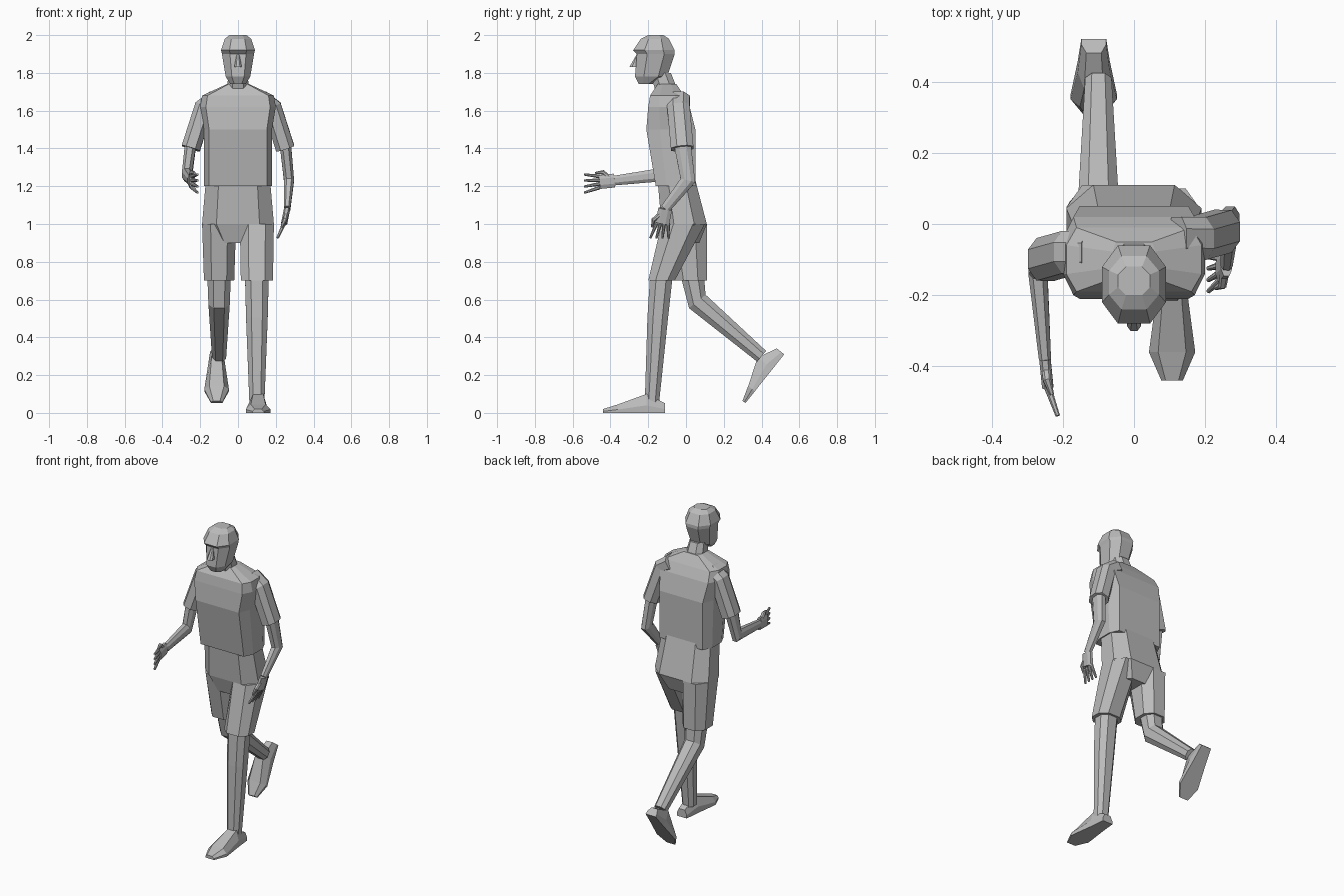
import bpy, bmesh
from mathutils import Vector

cube = bpy.data.objects.get("Cube")
if cube:
    bpy.data.objects.remove(cube, do_unlink=True)

grey = bpy.data.materials.new("plain_grey")
grey.use_nodes = True
colour = (.5, .5, .5, 1)
grey.diffuse_color = colour
grey.node_tree.nodes["Principled BSDF"].inputs["Base Color"].default_value = colour

across, upward, forward = Vector((1, 0, 0)), Vector((0, 0, 1)), Vector((0, -1, 0))


def loft(name, rings):
    """Skin a list of equal point rings and cap both ends."""
    bm = bmesh.new()
    rows = [[bm.verts.new(point) for point in ring] for ring in rings]
    for low, high in zip(rows, rows[1:]):
        for i in range(len(low)):
            bm.faces.new((low[i - 1], low[i], high[i], high[i - 1]))
    bm.faces.new(rows[0])
    bm.faces.new(rows[-1])
    bmesh.ops.recalc_face_normals(bm, faces=bm.faces)
    mesh = bpy.data.meshes.new(name)
    bm.to_mesh(mesh)
    bm.free()
    mesh.materials.append(grey)
    bpy.context.collection.objects.link(bpy.data.objects.new(name, mesh))


def bevelled_box(centre, side, deep, panel=.5):
    """Eight-sided ring; panel is the share of the width kept flat in front."""
    edge = .45
    quarter = [(1, -edge), (1, edge), (panel, 1), (-panel, 1)]
    outline = quarter + [(-u, -v) for u, v in quarter]
    return [centre + side * u + deep * v for u, v in outline]


def stack(name, levels, x=0, panel=.5):
    """Level rings, each given as height, half width, front y and back y."""
    rings = []
    for height, half_width, front, back in levels:
        centre = Vector((x, (front + back) / 2, height))
        rings.append(bevelled_box(centre, across * half_width, forward * (back - front) / 2, panel))
    loft(name, rings)


def limb(name, joints, start, end, depth=1.0):
    """Tapering rings set square to a path of joints."""
    joints = [Vector(joint) for joint in joints]
    last = len(joints) - 1
    rings = []
    for i, joint in enumerate(joints):
        tangent = (joints[min(i + 1, last)] - joints[max(i - 1, 0)]).normalized()
        side = (across - tangent * across.dot(tangent)).normalized()
        radius = start + (end - start) * (i / last) ** 2
        rings.append(bevelled_box(joint, side * radius, tangent.cross(side) * radius * depth))
    loft(name, rings)


def shoe(name, heel, along, up):
    """Flat sole with a raised instep, from heel to toe."""
    heel, along, up = Vector(heel), Vector(along).normalized(), Vector(up).normalized()
    rings = []
    for distance, half, height in [(0, .035, .05), (.1, .045, .1), (.25, .065, .045), (.33, .03, .02)]:
        right = [(half, 0), (half, height * .4), (half * .6, height)]
        outline = right + [(-u, v) for u, v in reversed(right)]
        rings.append([heel + along * distance + across * u + up * v for u, v in outline])
    loft(name, rings)


def hand(side, wrist, along, spread, curl):
    """Palm, four fingers fanned out and curled inward, and a thumb."""
    wrist, along, spread = Vector(wrist), Vector(along).normalized(), Vector(spread)
    knuckles = wrist + along * .08
    limb(side + "_palm", [wrist, knuckles], start=.016, end=.016, depth=2.3)
    for i, finger in enumerate(("little", "ring", "middle", "index")):
        offset = spread * (i - 1.5) * .02
        tip = knuckles + offset * 1.6 + along * .08 + curl
        limb(f"{side}_{finger}_finger", [knuckles + offset, tip], start=.01, end=.006)
    root = wrist + along * .03 + spread * .02
    middle = root + (along + spread) * .03
    limb(side + "_thumb", [root, middle, middle + along * .04 + curl / 2], start=.013, end=.006)


# Head with a brow ridge, nose and neck
stack("head", [(1.74, .04, -.25, -.18), (1.78, .065, -.27, -.1), (1.9, .085, -.26, -.06),
               (1.92, .09, -.28, -.06), (1.98, .07, -.24, -.09), (2, .045, -.2, -.12)])
stack("nose", [(1.9, .007, -.26, -.25), (1.83, .02, -.3, -.25)])
stack("neck", [(1.7, .06, -.16, -.04), (1.8, .05, -.19, -.08)])

# Shirt body
stack("shirt", [(1.2, .18, -.16, .05), (1.5, .18, -.21, .05), (1.62, .2, -.2, .02),
                (1.68, .19, -.19, -.01), (1.74, .06, -.15, -.05)], panel=.85)

# Sleeves, the left one swung back and the right one forward
for side, sign, hem in (("left", 1, -.02), ("right", -1, -.1)):
    shoulder = (hem - .06) / 2
    limb(side + "_sleeve",
         [(sign * .12, shoulder, 1.66), (sign * .18, shoulder, 1.62), (sign * .25, hem, 1.4)],
         start=.05, end=.05, depth=1.2)

# Left arm hangs down, right arm is bent forward
left_wrist, right_wrist = (.26, -.11, 1.08), (-.25, -.38, 1.23)
limb("left_arm", [(.25, -.02, 1.43), (.27, .01, 1.23), left_wrist], start=.03, end=.017, depth=1.5)
limb("right_arm", [(-.25, -.1, 1.43), (-.27, -.13, 1.26), right_wrist], start=.03, end=.017, depth=1.5)
hand("left", left_wrist, along=(-.2, -.2, -1), spread=forward, curl=across * -.02)
hand("right", right_wrist, along=(.1, -1, -.1), spread=upward, curl=across * .02)

# Shorts
stack("shorts_hips", [(1.23, .17, -.15, .05), (1, .19, -.13, .11), (.9, .12, -.1, .07)], panel=.6)
stack("shorts_left_leg", [(1, .09, -.13, .1), (.7, .085, -.2, -.06)], x=.1)
stack("shorts_right_leg", [(1, .09, -.12, .11), (.7, .08, -.06, .11)], x=-.1)

# Standing left leg, trailing right leg
limb("left_leg", [(.1, -.13, .73), (.1, -.15, .5), (.1, -.18, .06)], start=.063, end=.04, depth=.95)
limb("right_leg", [(-.1, .03, .75), (-.1, .06, .59), (-.1, .4, .3)], start=.063, end=.037)

# Shoes
shoe("left_shoe", heel=(.107, -.11, 0), along=forward, up=upward)
shoe("right_shoe", heel=(-.113, .52, .31), along=(0, -.62, -.78), up=(0, -.78, .62))
